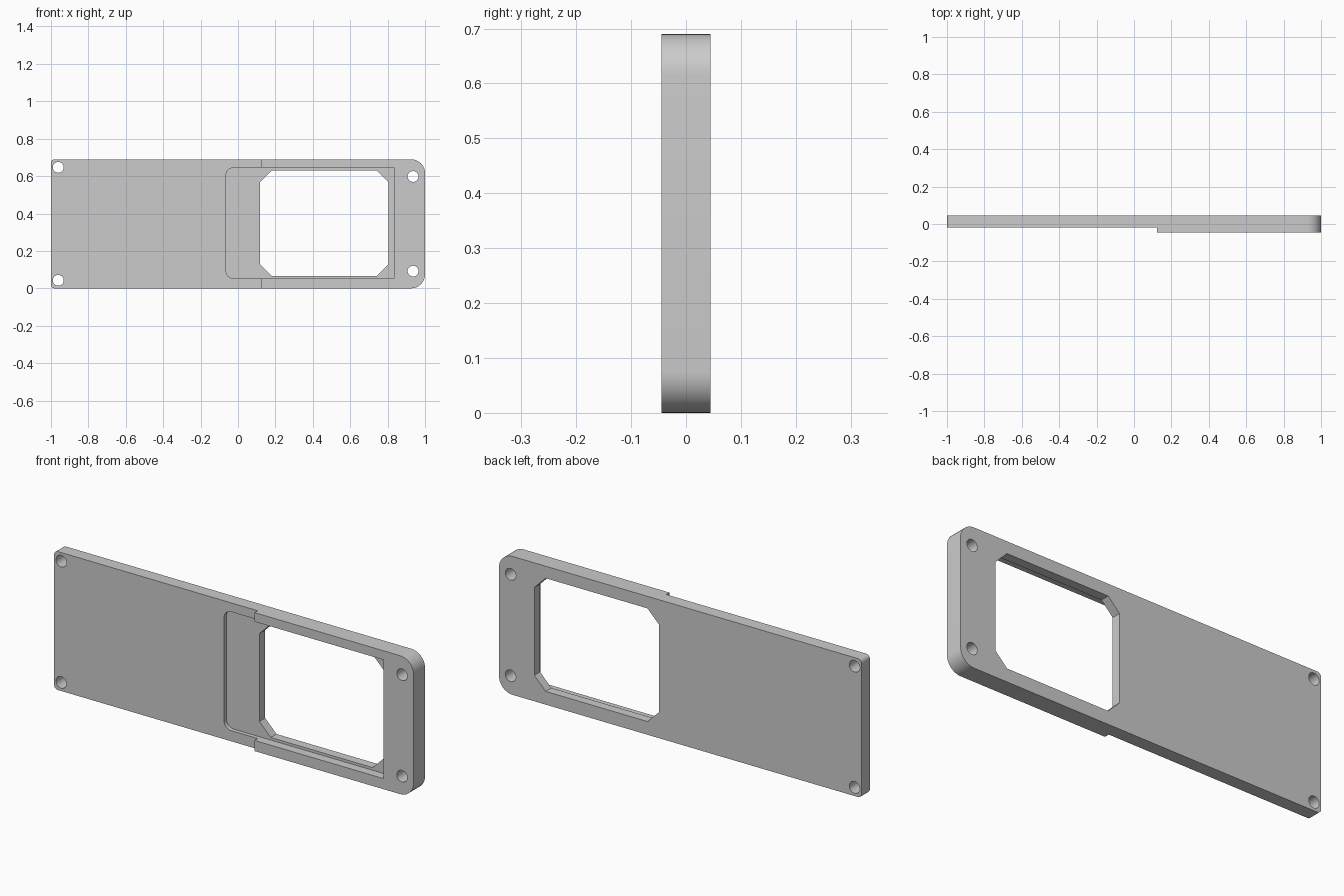
import bpy, bmesh, math

cube = bpy.data.objects.get("Cube")
if cube:
    bpy.data.objects.remove(cube, do_unlink=True)

grey = bpy.data.materials.new("plain grey")
grey.use_nodes = True
colour = (0.6, 0.6, 0.6, 1)
grey.diffuse_color = colour
grey.node_tree.nodes["Principled BSDF"].inputs["Base Color"].default_value = colour

BACK, FRONT, THIN_FRONT, FLOOR = 0.045, -0.045, -0.02, 0.0
HEIGHT = 0.69


def outline(x0, x1, z0, z1, r_left=0.0, r_right=0.0, steps=10):
    """Rectangle whose left and right corners are rounded (steps=1 chamfers)."""
    pts = []
    for i, (x, z, sx, sz, r) in enumerate([
            (x1, z1, 1, 1, r_right), (x0, z1, -1, 1, r_left),
            (x0, z0, -1, -1, r_left), (x1, z0, 1, -1, r_right)]):
        if r == 0:
            pts.append((x, z))
            continue
        for k in range(steps + 1):
            a = math.pi / 2 * (i + k / steps)
            pts.append((x - sx * r + r * math.cos(a), z - sz * r + r * math.sin(a)))
    return pts


def circle(x, z, r, n=32):
    return [(x + r * math.cos(math.tau * k / n), z + r * math.sin(math.tau * k / n))
            for k in range(n)]


def prism(name, pts, y0, y1):
    """Extrude an x-z outline from y0 to y1."""
    bm = bmesh.new()
    face = bm.faces.new([bm.verts.new((x, y0, z)) for x, z in pts])
    ext = bmesh.ops.extrude_face_region(bm, geom=[face])
    for v in ext["geom"]:
        if isinstance(v, bmesh.types.BMVert):
            v.co.y = y1
    bmesh.ops.recalc_face_normals(bm, faces=bm.faces)
    mesh = bpy.data.meshes.new(name)
    bm.to_mesh(mesh)
    bm.free()
    ob = bpy.data.objects.new(name, mesh)
    bpy.context.collection.objects.link(ob)
    mesh.materials.append(grey)
    return ob


# Plate with small corners on the left and large corners on the right
plate = prism("cover_plate", outline(-1, 1, 0, HEIGHT, 0.02, 0.075), FRONT, BACK)

cutters = [
    # Thinner half
    prism("step_cutter", outline(-1.2, 0.123, -0.2, 0.9), -0.2, THIN_FRONT),
    # Shallow pocket around the window
    prism("pocket_cutter", outline(-0.064, 0.834, 0.053, 0.645, r_left=0.04), -0.2, FLOOR),
    # Window with chamfered corners
    prism("window_cutter", outline(0.118, 0.805, 0.066, 0.63, 0.063, 0.063, steps=1), -0.2, 0.2),
]
# Screw holes
for x, inset in ((-0.961, 0.043), (0.936, 0.092)):
    for z in (inset, HEIGHT - inset):
        cutters.append(prism("hole_cutter", circle(x, z, 0.029), -0.2, 0.2))

bpy.context.view_layer.objects.active = plate
for cutter in cutters:
    cutter.hide_render = True
    mod = plate.modifiers.new("cut", "BOOLEAN")
    mod.operation = "DIFFERENCE"
    mod.solver = "EXACT"
    mod.object = cutter
    bpy.ops.object.modifier_apply(modifier=mod.name)
    bpy.data.objects.remove(cutter, do_unlink=True)

# Smooth rounded corners and holes, sharp edges elsewhere
bpy.ops.object.select_all(action="DESELECT")
plate.select_set(True)
bpy.ops.object.shade_smooth_by_angle(angle=math.radians(30))
